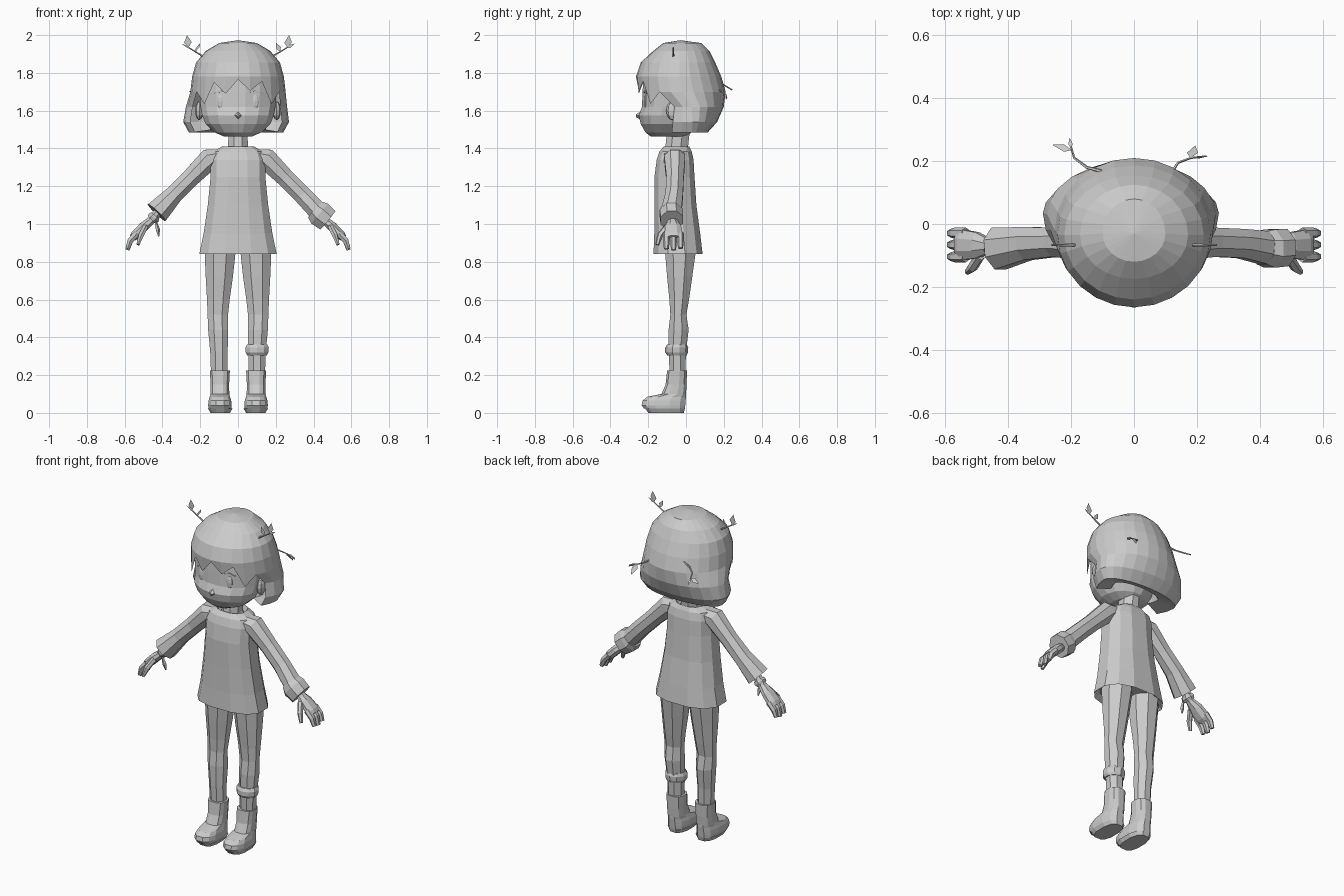
import bpy, bmesh, math
from mathutils import Vector

grey = bpy.data.materials.new("plain_grey")
grey.diffuse_color = (0.6, 0.6, 0.6, 1)


def finish(name, bm):
    bmesh.ops.recalc_face_normals(bm, faces=bm.faces)
    me = bpy.data.meshes.new(name)
    bm.to_mesh(me)
    bm.free()
    me.materials.append(grey)
    ob = bpy.data.objects.new(name, me)
    bpy.context.collection.objects.link(ob)
    return ob


def skin(name, rings, caps=True):
    """Bridge equal rings of points into a closed tube."""
    bm = bmesh.new()
    rows = [[bm.verts.new(p) for p in r] for r in rings]
    n = len(rows[0])
    for a, b in zip(rows, rows[1:]):
        for i in range(n):
            j = (i + 1) % n
            bm.faces.new((a[i], a[j], b[j], b[i]))
    if caps:
        bm.faces.new(rows[0])
        bm.faces.new(rows[-1])
    return finish(name, bm)


def power(v, p):
    return math.copysign(abs(v) ** p, v)


def stack(name, rows, n=12, cx=0.0, p=1.0, split=0.45):
    """Horizontal rings: (z, front y, back y, half width, x offset)."""
    rings = []
    for z, yf, yb, w, *dx in rows:
        cy = yf + (yb - yf) * split
        x0 = cx + (math.copysign(dx[0], cx) if dx else 0)
        ring = []
        for i in range(n):
            a = 2 * math.pi * (i + 0.5) / n
            s = power(math.sin(a), p) / power(math.sin(math.pi * (0.5 if n % 4 else 0.5 - 1 / n)), p)
            ring.append((x0 + w * power(math.cos(a), p) / math.cos(math.pi / n) ** p,
                         cy + s * (yb - cy if s > 0 else cy - yf), z))
        rings.append(ring)
    return skin(name, rings)


def limb(name, path, n=8):
    """Tube along a path: (x, y, z, radius in the x-z plane, radius along y)."""
    pts = [Vector(q[:3]) for q in path]
    rings = []
    for i, q in enumerate(path):
        t = (pts[min(i + 1, len(pts) - 1)] - pts[max(i - 1, 0)]).normalized()
        u = Vector((0, 1, 0)).cross(t).normalized()
        v = t.cross(u)
        rings.append([pts[i] + u * q[3] * math.cos(2 * math.pi * (k + 0.5) / n)
                      + v * q[4] * math.sin(2 * math.pi * (k + 0.5) / n) for k in range(n)])
    return skin(name, rings)


def ball(name, loc, size, seg=10):
    bm = bmesh.new()
    bmesh.ops.create_uvsphere(bm, u_segments=seg, v_segments=6, radius=1)
    for v in bm.verts:
        v.co = Vector([c * s + l for c, s, l in zip(v.co, size, loc)])
    return finish(name, bm)


def leaf(name, base, tip, side, width):
    base, tip = Vector(base), Vector(tip)
    side = Vector(side).normalized() * width
    mid = base.lerp(tip, 0.4)
    bm = bmesh.new()
    bm.faces.new([bm.verts.new(p) for p in (base, mid + side, tip, mid - side)])
    return finish(name, bm)


def twig(name, pts, r=0.006):
    limb(name, [(*p, r * (1 - 0.15 * i), r * (1 - 0.15 * i)) for i, p in enumerate(pts)], 5)


# Head, nose and neck
stack("head", [(1.462, -.185, -.0, .07), (1.485, -.215, .03, .125), (1.53, -.24, .05, .172),
               (1.575, -.25, .07, .19), (1.62, -.233, .08, .198), (1.70, -.23, .10, .205),
               (1.79, -.225, .11, .20), (1.88, -.16, .07, .14)], 16)
skin("nose", [[(-.03, -.235, 1.575), (0, -.235, 1.60), (.03, -.235, 1.575), (0, -.235, 1.55)],
              [(-.006, -.265, 1.575), (0, -.265, 1.58), (.006, -.265, 1.575), (0, -.265, 1.565)]])
stack("neck", [(1.35, -.12, .01, .07), (1.40, -.11, .01, .053), (1.49, -.10, .02, .05)], 8)

# Tunic body with a narrow collar
stack("tunic", [(.87, -.15, .06, .17), (.84, -.172, .088, .205), (.95, -.168, .075, .182),
                (1.10, -.167, .055, .16), (1.25, -.167, .045, .145), (1.34, -.155, .04, .145),
                (1.385, -.14, .03, .13), (1.41, -.118, .018, .085), (1.375, -.11, .01, .06)], 12, p=.8)

for s, side in ((1, "right"), (-1, "left")):
    # Face details
    ball(side + "_eye", (s * .091, -.211, 1.648), (.021, .012, .042))
    ball(side + "_ear", (s * .205, -.07, 1.60), (.022, .035, .05), 8)
    limb(side + "_eyebrow", [(s * .065, -.222, 1.695, .004, .006), (s * .095, -.215, 1.702, .008, .006),
                             (s * .125, -.205, 1.69, .004, .006)], 4)

    # Legs
    stack(side + "_leg", [(.87, -.11, .05, .08, 0), (.84, -.11, .05, .081, 0), (.72, -.10, .033, .072, .004),
                          (.60, -.088, .016, .06, .009), (.52, -.083, .002, .054, .012),
                          (.44, -.092, .014, .053, .01), (.32, -.092, 0, .046, .006),
                          (.18, -.085, -.005, .043, .004)], 8, cx=s * .095)
    # Boots: flat sole, rounded toe, straight shaft
    stack(side + "_sole", [(0, -.20, -.012, .052), (.022, -.215, -.006, .064)], 12, cx=s * .094, p=.75)
    stack(side + "_boot", [(.022, -.222, -.006, .06), (.04, -.235, -.004, .062), (.065, -.23, -.002, .06),
                           (.085, -.205, 0, .054), (.10, -.13, 0, .05), (.15, -.108, .003, .049),
                           (.225, -.10, .005, .053), (.225, -.085, -.01, .043)], 12, cx=s * .096, p=.8)

    # Sleeves; the left one flares, the right one ends in a turned cuff
    flare = .014 if s < 0 else 0
    limb(side + "_sleeve", [(s * .07, -.06, 1.365, .035, .06), (s * .15, -.06, 1.345, .062, .06),
                            (s * .25, -.058, 1.245, .052, .05), (s * .34, -.062, 1.155, .052, .05 + flare / 2),
                            (s * .43, -.078, 1.06, .055 + flare, .058 + flare),
                            (s * .41, -.075, 1.08, .03, .03)][:5], 8)
    # Forearm, palm, fingers and thumb
    limb(side + "_hand", [(s * .40, -.072, 1.09, .026, .028), (s * .465, -.07, 1.015, .024, .027),
                          (s * .50, -.068, .985, .028, .045), (s * .545, -.066, .94, .027, .052),
                          (s * .56, -.066, .925, .02, .045)], 8)
    for k, (y, dz) in enumerate(((-.104, 0), (-.066, -.006), (-.029, .004))):
        limb(f"{side}_finger_{k + 1}", [(s * .535, y, .95, .019, .018), (s * .57, y, .912, .018, .018),
                                        (s * .585, y, .868 + dz, .012, .013)], 6)
    limb(side + "_thumb", [(s * .49, -.10, .985, .016, .018), (s * .513, -.138, .94, .016, .016),
                           (s * .53, -.152, .89, .009, .01)], 6)

    # Sprouting twigs on top of the head
    twig(side + "_top_twig", [(s * .17, -.067, 1.87), (s * .195, -.067, 1.895), (s * .225, -.067, 1.912),
                              (s * .262, -.067, 1.935)])
    leaf(side + "_top_leaf", (s * .262, -.067, 1.935), (s * .27, -.067, 2.0), (1, 0, .1), .02)
    leaf(side + "_small_leaf", (s * .225, -.067, 1.912), (s * .20, -.067, 1.96), (1, 0, .5), .013)
    leaf(side + "_low_leaf", (s * .255, -.067, 1.93), (s * .30, -.067, 1.955), (-.5, 0, 1), .008)

limb("right_cuff", [(.41, -.075, 1.075, .06, .058), (.432, -.078, 1.055, .074, .066),
                    (.475, -.075, 1.02, .068, .064), (.455, -.075, 1.04, .045, .045)][:3], 8)

# Leg wrap and wrist band
stack("leg_wrap", [(.305, -.10, .004, .052), (.32, -.11, .01, .06), (.345, -.11, .012, .062),
                   (.362, -.10, .005, .054)], 10, cx=.101)
limb("wrist_band", [(-.438, -.072, 1.045, .03, .036), (-.447, -.072, 1.033, .036, .04),
                    (-.458, -.072, 1.022, .03, .034)], 8)
limb("wrist_charm", [(-.435, -.10, 1.01, .007, .007), (-.425, -.095, .97, .012, .01),
                     (-.42, -.09, .935, .004, .004)], 5)

# Twigs at the back of the hair
twig("back_right_twig", [(.11, .15, 1.72), (.14, .195, 1.70), (.18, .21, 1.685), (.23, .216, 1.67)], .005)
leaf("back_right_leaf", (.18, .21, 1.69), (.195, .25, 1.63), (1, 0, 0), .018)
leaf("back_right_tip", (.19, .21, 1.685), (.235, .216, 1.66), (0, .4, 1), .01)
twig("back_left_twig", [(-.09, .165, 1.76), (-.15, .18, 1.745), (-.19, .21, 1.73), (-.20, .245, 1.71)], .006)
leaf("back_left_leaf", (-.20, .24, 1.71), (-.205, .275, 1.685), (1, 0, 0), .007)
leaf("back_left_side_leaf", (-.198, .235, 1.712), (-.26, .252, 1.70), (0, .8, -.6), .015)

# Hair: dome, pointed fringe at the front, bob round the sides and back
# rows: z, centre y, half width, depth to front, depth to back, x shift
hair = [(1.958, -.03, .10, .09, .11, 0), (1.915, -.035, .172, .14, .16, 0),
        (1.855, -.035, .222, .205, .19, 0), (1.78, -.035, .243, .23, .222, 0),
        (1.70, -.02, .252, .238, .23, 0), (1.62, .03, .268, .18, .17, -.008),
        (1.54, .035, .28, .21, .13, -.01), (1.485, .03, .25, .21, .085, -.01),
        (1.50, .02, .15, .12, .05, 0), (1.56, .02, .12, .10, .03, 0)]
tips = {15: 1.635, 16: 1.75, 17: 1.69, 18: 1.765, 19: 1.705, 20: 1.755, 21: 1.635}
bm = bmesh.new()
top = bm.verts.new((0, -.03, 1.973))
grid = []
for r, (z, cy, w, df, db, dx) in enumerate(hair):
    row = []
    for k in range(24):
        a = math.radians(15 * k)
        sn = math.sin(a)
        zz = tips.get(k, z) if r == 4 else z
        row.append(bm.verts.new((w * math.cos(a) + dx, cy + sn * (db if sn > 0 else df), zz)))
    grid.append(row)
for k in range(24):
    j = (k + 1) % 24
    bm.faces.new((top, grid[0][k], grid[0][j]))
    for r in range(len(hair) - 1):
        if r < 4 or not 14 <= k < 22:
            bm.faces.new((grid[r][k], grid[r + 1][k], grid[r + 1][j], grid[r][j]))
bmesh.ops.delete(bm, geom=[v for v in bm.verts if not v.link_faces], context='VERTS')
finish("hair", bm)
